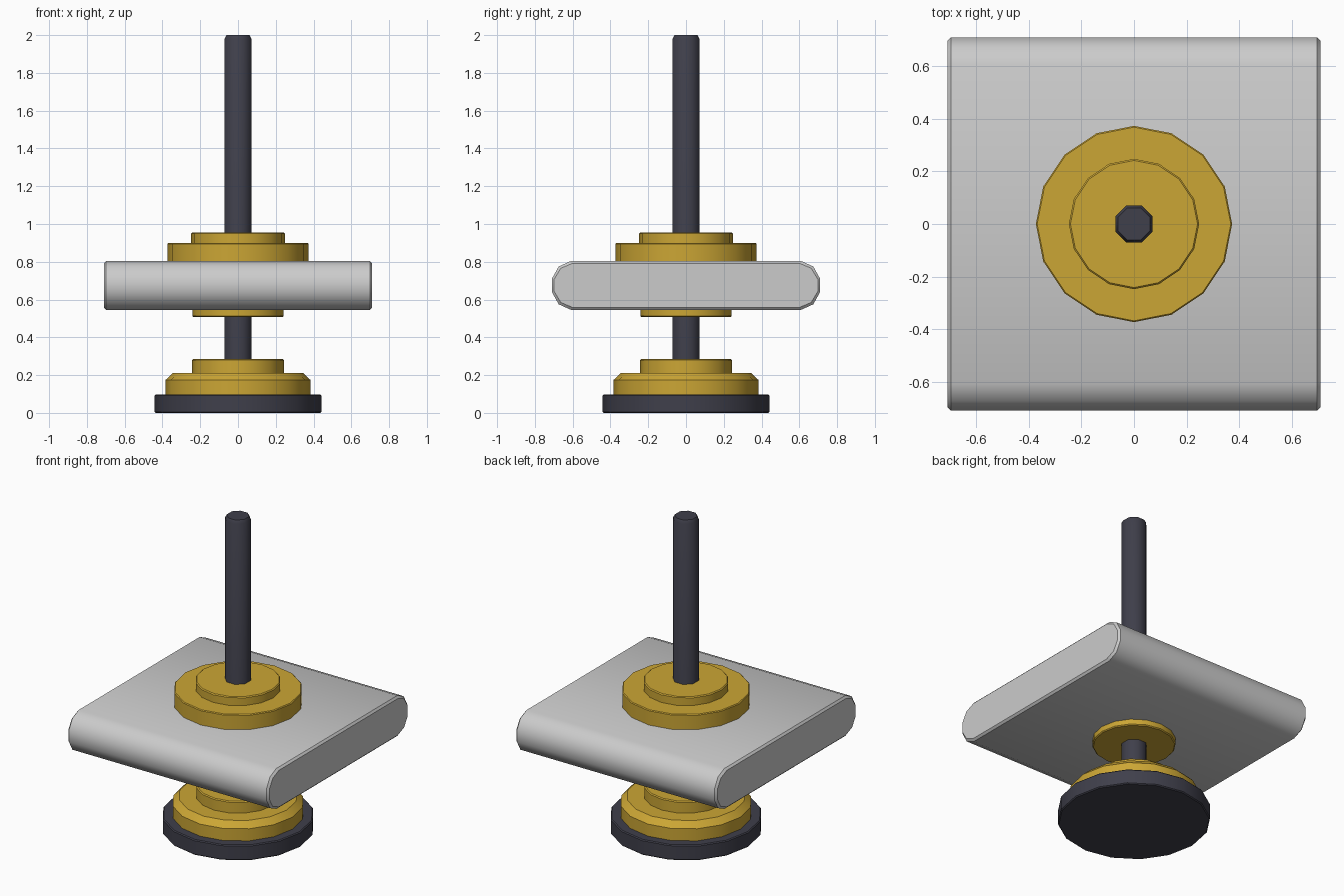
import bpy, bmesh
from math import cos, sin, pi, radians

if "Cube" in bpy.data.objects:
    bpy.data.objects.remove(bpy.data.objects["Cube"])


def material(name, color):
    m = bpy.data.materials.new(name)
    m.diffuse_color = color
    m.use_nodes = True
    m.node_tree.nodes["Principled BSDF"].inputs["Base Color"].default_value = m.diffuse_color
    return m


gold = material("gold", (0.60, 0.38, 0.035, 1))
dark = material("dark_metal", (0.05, 0.05, 0.07, 1))


def finish(name, bm, mat=None, angle=30):
    bmesh.ops.recalc_face_normals(bm, faces=bm.faces)
    me = bpy.data.meshes.new(name)
    bm.to_mesh(me)
    bm.free()
    ob = bpy.data.objects.new(name, me)
    bpy.context.collection.objects.link(ob)
    if mat:
        me.materials.append(mat)
    bpy.ops.object.select_all(action='DESELECT')
    ob.select_set(True)
    bpy.context.view_layer.objects.active = ob
    bpy.ops.object.shade_smooth_by_angle(angle=radians(angle))
    return ob


def turned(name, profile, mat, sides=16, turn=0.0, angle=30):
    """Closed lathe part from (radius, z) points, capped at both ends."""
    bm = bmesh.new()
    rings = []
    for r, z in profile:
        rings.append([bm.verts.new((r * cos(2 * pi * i / sides + turn),
                                    r * sin(2 * pi * i / sides + turn), z))
                      for i in range(sides)])
    for a, b in zip(rings, rings[1:]):
        for i in range(sides):
            j = (i + 1) % sides
            bm.faces.new((a[i], a[j], b[j], b[i]))
    bm.faces.new(rings[0])
    bm.faces.new(rings[-1])
    return finish(name, bm, mat, angle)


# Base disc
turned("base_disc", [(0.436, 0), (0.442, 0.006), (0.442, 0.092), (0.436, 0.098)], dark)

# Octagonal rod running the full height
turned("rod", [(0.077, 0.05), (0.077, 1.98), (0.066, 2.0)],
       dark, sides=8, turn=pi / 8, angle=47)

# Lower collar with chamfered flange and hub
turned("lower_collar", [(0.383, 0.098), (0.383, 0.175), (0.345, 0.211), (0.243, 0.211),
                        (0.243, 0.279), (0.237, 0.285)], gold)

# Ring under the plate
turned("under_plate_ring", [(0.236, 0.508), (0.242, 0.514), (0.242, 0.56)], gold)

# Upper collar: flange and hub
turned("upper_flange", [(0.374, 0.80), (0.374, 0.895), (0.369, 0.90)], gold)
turned("upper_hub", [(0.248, 0.89), (0.248, 0.949), (0.242, 0.955)], gold)

# Weight plate: rounded profile in y-z, extruded along x with small end bevels
quarter = [(0.71, 0.035), (0.674, 0.1), (0.61, 0.129)]
outline = quarter + [(-y, z) for y, z in reversed(quarter)]
outline += [(-y, -z) for y, z in outline]
bm = bmesh.new()
sections = []
for x, inset in ((-0.71, 0.012), (-0.698, 0), (0.698, 0), (0.71, 0.012)):
    sections.append([bm.verts.new((x, y * (1 - inset / 0.71),
                                   0.675 + z * (1 - inset / 0.129)))
                     for y, z in outline])
n = len(outline)
for a, b in zip(sections, sections[1:]):
    for i in range(n):
        bm.faces.new((a[i], a[(i + 1) % n], b[(i + 1) % n], b[i]))
bm.faces.new(sections[0])
bm.faces.new(sections[-1])
finish("weight_plate", bm, None, 40)
